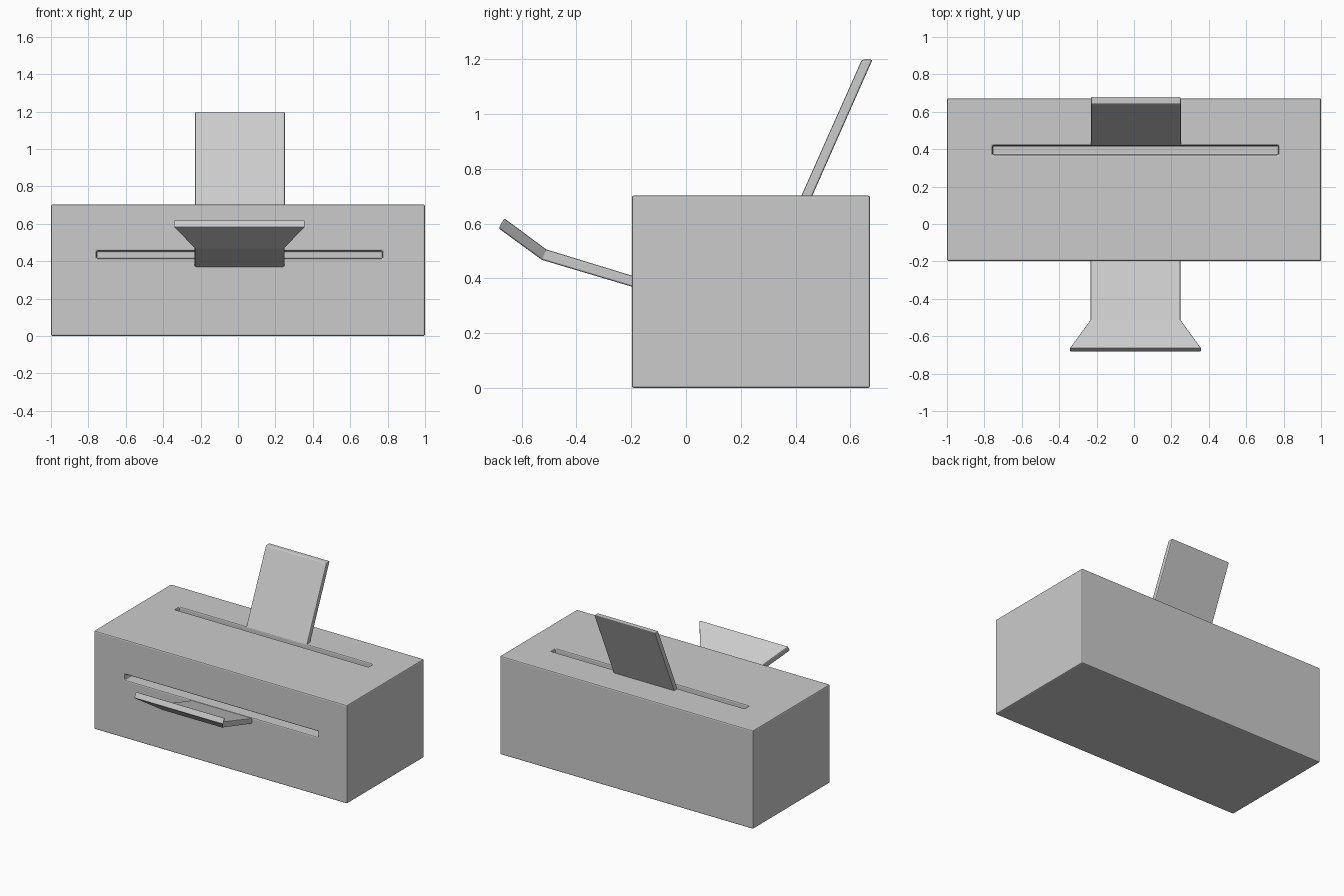
import bpy, bmesh
from mathutils import Vector

if "Cube" in bpy.data.objects:
    bpy.data.objects.remove(bpy.data.objects["Cube"])


def mesh_object(name, bm):
    bmesh.ops.recalc_face_normals(bm, faces=bm.faces)
    me = bpy.data.meshes.new(name)
    bm.to_mesh(me)
    bm.free()
    ob = bpy.data.objects.new(name, me)
    bpy.context.collection.objects.link(ob)
    return ob


def box(name, lo, hi):
    lo, hi = Vector(lo), Vector(hi)
    bm = bmesh.new()
    bmesh.ops.create_cube(bm, size=1)
    for v in bm.verts:
        v.co = (lo + hi) / 2 + v.co * (hi - lo)
    return mesh_object(name, bm)


def bevel(ob, width, segments=2):
    m = ob.modifiers.new("edge_bevel", 'BEVEL')
    m.width, m.segments = width, segments
    m.limit_method, m.angle_limit = 'ANGLE', 0.6


def plate(name, stations, cx):
    """Loft of rectangular sections: (half width, (y, z) upper, (y, z) lower)."""
    bm = bmesh.new()
    rings = []
    for w, up, low in stations:
        pts = [(cx - w, *up), (cx + w, *up), (cx + w, *low), (cx - w, *low)]
        rings.append([bm.verts.new(p) for p in pts])
    for a, b in zip(rings, rings[1:]):
        for i in range(4):
            j = (i + 1) % 4
            bm.faces.new((a[i], a[j], b[j], b[i]))
    bm.faces.new(rings[0])
    bm.faces.new(rings[-1])
    ob = mesh_object(name, bm)
    bevel(ob, 0.006)
    return ob


# Main housing with the two paper slots cut in
body = box("body", (-1, -0.198, 0), (1, 0.672, 0.703))
cutters = [
    box("front_slot_cutter", (-0.757, -0.4, 0.415), (0.772, -0.10, 0.455)),
    box("top_slot_cutter", (-0.757, 0.37, 0.60), (0.772, 0.42, 0.9)),
]
for c in cutters:
    c.hide_render = True
    c.hide_set(True)
    c.display_type = 'WIRE'
    m = body.modifiers.new("slot", 'BOOLEAN')
    m.operation, m.solver, m.object = 'DIFFERENCE', 'EXACT', c
bevel(body, 0.008)

# Leaning paper rest behind the top slot
plate("paper_rest", [
    (0.24, (0.418, 0.695), (0.458, 0.695)),
    (0.24, (0.642, 1.199), (0.681, 1.199)),
], 0.01)

# Bent output tray that flares toward its front edge
plate("output_tray", [
    (0.24, (-0.19, 0.408), (-0.19, 0.368)),
    (0.24, (-0.510, 0.506), (-0.526, 0.468)),
    (0.352, (-0.664, 0.620), (-0.684, 0.583)),
], 0.008)
